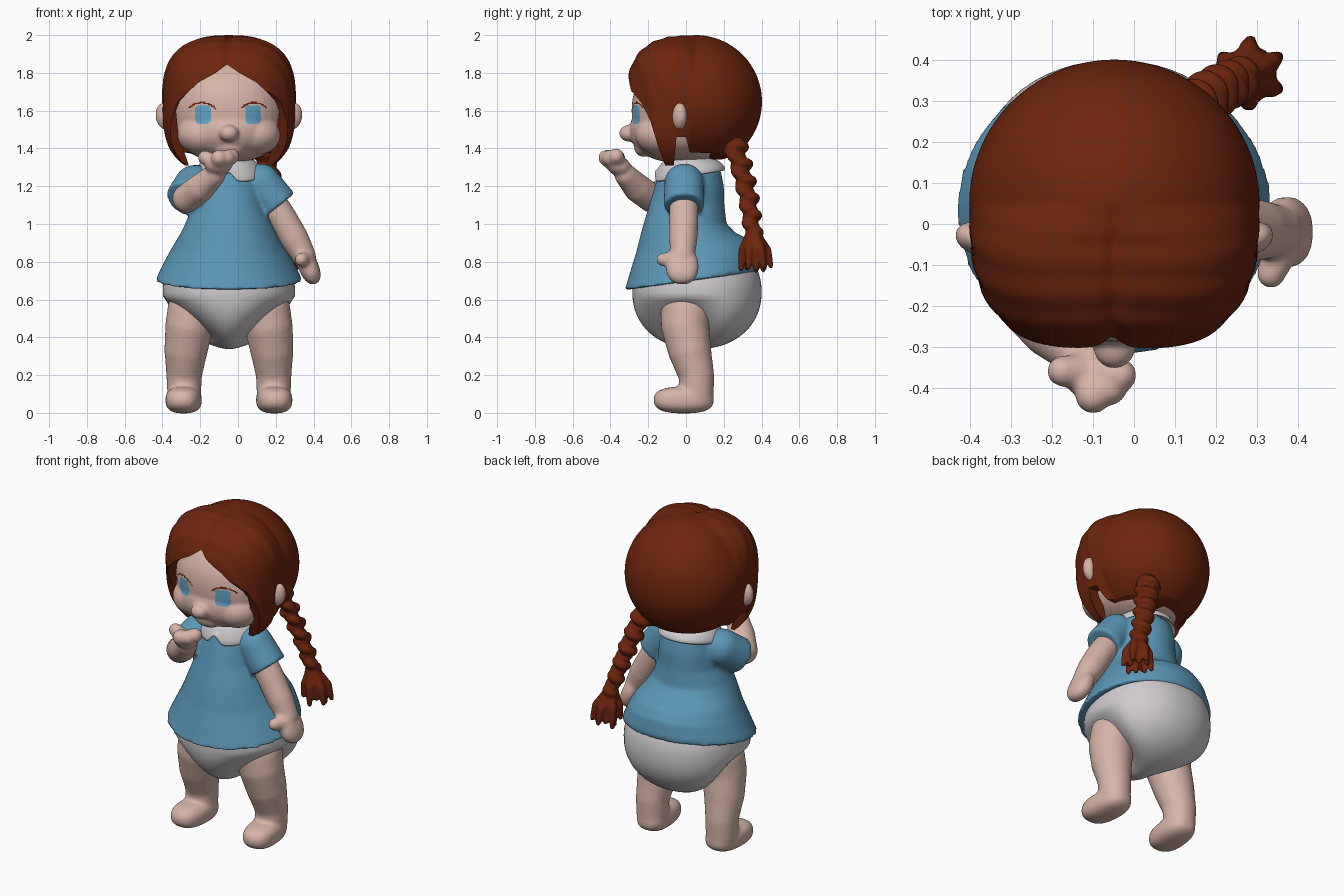
import bpy, bmesh, math, random
from mathutils import Vector, Euler, Matrix

if "Cube" in bpy.data.objects:
    bpy.data.objects.remove(bpy.data.objects["Cube"])
random.seed(3)
CX = -0.048  # body centre line


def material(name, rgb):
    m = bpy.data.materials.new(name)
    m.diffuse_color = (*rgb, 1)
    m.use_nodes = True
    m.node_tree.nodes["Principled BSDF"].inputs["Base Color"].default_value = m.diffuse_color
    return m


SKIN = material("skin", (0.68, 0.46, 0.39))
HAIR = material("auburn hair", (0.15, 0.018, 0.004))
BLUE = material("shirt blue", (0.105, 0.31, 0.47))
WHITE = material("soft white", (0.63, 0.60, 0.62))
IRIS = material("iris blue", (0.13, 0.37, 0.57))


def ball(bm, c, r, p=2.0, rot=(0, 0, 0), shape=None, seg=40):
    """Superellipsoid, optionally reshaped in unit space."""
    m = Euler(rot).to_matrix()
    for v in bmesh.ops.create_uvsphere(bm, u_segments=seg, v_segments=seg * 2 // 3, radius=1)["verts"]:
        q = v.co.copy()
        if shape:
            q = shape(q)
        else:
            q /= sum(abs(a) ** p for a in q) ** (1 / p)
        v.co = m @ Vector([a * b for a, b in zip(q, r)]) + Vector(c)


def limb(bm, pts, flat_end=False):
    """Chain of capsules through (x, y, z, radius) points."""
    for x, y, z, r in (pts[:-1] if flat_end else pts):
        ball(bm, (x, y, z), (r, r, r), seg=24)
    for a, b in zip(pts, pts[1:]):
        pa, pb = Vector(a[:3]), Vector(b[:3])
        d = pb - pa
        mat = Matrix.Translation((pa + pb) / 2) @ d.to_track_quat('Z', 'Y').to_matrix().to_4x4()
        bmesh.ops.create_cone(bm, cap_ends=True, segments=24, radius1=a[3], radius2=b[3],
                              depth=d.length, matrix=mat)


def loft(bm, rings, caps=True, n=64, lift=lambda x, y, k: 0):
    """Rings of (z, half width, front y, back y, tilt)."""
    rows = []
    for k, (z, rx, y0, y1, tilt) in enumerate(rings):
        row = []
        for i in range(n):
            a = 2 * math.pi * i / n
            x, s = rx * math.cos(a), math.sin(a)
            y = (y0 + y1) / 2 + s * (y1 - y0) / 2
            row.append(bm.verts.new((CX + x, y, z + tilt * s + lift(x, y, k))))
        rows.append(row)
    for lo, hi in zip(rows, rows[1:]):
        for i in range(n):
            bm.faces.new((lo[i], lo[(i + 1) % n], hi[(i + 1) % n], hi[i]))
    if caps:
        bm.faces.new(rows[0][::-1])
        bm.faces.new(rows[-1])


def bake(ob):
    """Apply all modifiers and shade smooth."""
    me = bpy.data.meshes.new_from_object(ob.evaluated_get(bpy.context.evaluated_depsgraph_get()))
    ob.modifiers.clear()
    ob.data = me
    me.polygons.foreach_set("use_smooth", [True] * len(me.polygons))
    return ob


def finish(name, bm, mat, voxel=0.0, smooth=0):
    me = bpy.data.meshes.new(name)
    bm.to_mesh(me)
    bm.free()
    ob = bpy.data.objects.new(name, me)
    bpy.context.collection.objects.link(ob)
    me.materials.append(mat)
    if voxel:
        r = ob.modifiers.new("fuse", 'REMESH')
        r.mode, r.voxel_size = 'VOXEL', voxel
    if smooth:
        s = ob.modifiers.new("soften", 'SMOOTH')
        s.factor, s.iterations = 0.5, smooth
    return bake(ob)


def prism(name, pts, axis, lo, hi):
    """Cutter: a 2D outline (u, z) swept along x or y."""
    bm = bmesh.new()
    place = (lambda u, z, d: (d, u, z)) if axis == 'x' else (lambda u, z, d: (u, d, z))
    f = bm.faces.new([bm.verts.new(place(u, z, lo)) for u, z in pts])
    ex = bmesh.ops.extrude_face_region(bm, geom=[f])["geom"]
    shift = Vector(place(0, 0, hi - lo))
    bmesh.ops.translate(bm, verts=[g for g in ex if isinstance(g, bmesh.types.BMVert)], vec=shift)
    bmesh.ops.recalc_face_normals(bm, faces=bm.faces)
    ob = finish(name, bm, HAIR)
    ob.hide_render = True
    return ob


# Head with jaw, cheeks, nose and ears
bm = bmesh.new()
ball(bm, (CX, 0.0, 1.60), (0.305, 0.288, 0.28), 2.2)
ball(bm, (CX, -0.045, 1.495), (0.278, 0.255, 0.17), 2.1)
ball(bm, (CX, -0.30, 1.48), (0.052, 0.054, 0.045))
ball(bm, (CX, -0.225, 1.41), (0.09, 0.05, 0.055))
for s in (-1, 1):
    ball(bm, (CX + s * 0.14, -0.135, 1.475), (0.135, 0.135, 0.11))
    ball(bm, (CX + s * 0.335, -0.035, 1.57), (0.055, 0.04, 0.075), rot=(0, s * 0.2, s * 0.3))
head = finish("head", bm, SKIN, 0.007, 16)
head.data.materials.append(IRIS)
head.data.materials.append(HAIR)
for f in head.data.polygons:  # irises and lashes
    x, y, z = f.center
    u = abs(x + 0.053) - 0.133
    if y < -0.12:
        lash = math.hypot((u - 0.005) / 0.075, (z - 1.58) / 0.058)
        if (abs(u) / 0.043) ** 4 + (abs(z - 1.58) / 0.05) ** 4 < 1:
            f.material_index = 1
        elif 1.0 < lash < 1.14 and z > 1.61:
            f.material_index = 2


# Hair: a full ball, boxier and strand-rippled in front, trimmed by two outlines
def hair_shape(q):
    t = max(0, min(1, -q.y * 4))
    p = 2 + 0.8 * t
    strands = 0.007 * t * math.sin(30 * q.y + 7 * q.z)
    part = 0.03 * t * math.exp(-(q.x / 0.06) ** 2)
    q = q / sum(abs(a) ** p for a in q) ** (1 / p) * (1 + strands - part)
    if q.z < 0:
        q.z *= 1 + 0.13 * t
    if q.y < 0:
        q.y *= 1.035
    return q


bm = bmesh.new()
ball(bm, (CX, 0.05, 1.648), (0.355, 0.352, 0.352), shape=hair_shape, seg=120)
hair = finish("hair", bm, HAIR)
half = [(0.06, 1.80), (0.15, 1.75), (0.205, 1.70), (0.25, 1.65), (0.27, 1.60), (0.258, 1.47),
        (0.205, 1.32), (0.20, 1.1)]
face_gap = [(CX - 0.01, 1.845)] + [(CX - 0.005 + u, z) for u, z in half] + \
           [(CX - 0.01 - u, z) for u, z in half[::-1]]
under = [(-0.6, 1.0), (-0.6, 1.70), (-0.285, 1.70), (-0.235, 1.64), (-0.19, 1.55), (-0.15, 1.42),
         (-0.11, 1.31), (-0.065, 1.31), (-0.05, 1.46), (0.0, 1.46), (0.02, 1.38), (0.22, 1.37),
         (0.6, 1.39), (0.6, 1.0)]
cutters = [prism("face_cutter", face_gap, 'y', -0.7, -0.04), prism("under_cutter", under, 'x', -0.8, 0.8)]
for c in cutters:
    b = hair.modifiers.new("trim", 'BOOLEAN')
    b.object, b.operation, b.solver = c, 'DIFFERENCE', 'EXACT'
bake(hair)
for c in cutters:
    bpy.data.objects.remove(c)
bpy.context.view_layer.objects.active = hair
hair.select_set(True)
bpy.ops.object.shade_smooth_by_angle(angle=math.radians(40))

# Braid: alternating plaits, then a fanned tassel
bm = bmesh.new()
limb(bm, [(0.02, 0.17, 1.47, 0.13), (0.12, 0.255, 1.41, 0.06)])
top, end = Vector((0.125, 0.262, 1.40)), Vector((0.265, 0.355, 0.95))
side = Vector((0.55, -0.83, 0))
for i in range(11):
    t = i / 10
    s = 1 if i % 2 else -1
    c = top.lerp(end, t) + side * 0.009 * s + Vector((0, 0.012 * math.sin(t * math.pi), 0))
    r = 0.066 - 0.016 * t
    ball(bm, c, (r, r, 0.035), rot=(-0.35 * s - 0.15, 0.35 * s, 0), seg=24)
ball(bm, (0.278, 0.363, 0.875), (0.062, 0.07, 0.06))
for i in range(12):
    a = 2 * math.pi * i / 12
    w = 0.075 if i % 2 else 0.05
    o = Vector((math.cos(a), math.sin(a), 0))
    base, mid = end + o * 0.02, Vector((0.28, 0.365, 0.86)) + o * w * 0.85
    tip = Vector((0.285, 0.37, 0.765 + random.uniform(-0.01, 0.03))) + o * w * 1.05
    limb(bm, [(*base, 0.02), (*mid, 0.024), (*tip, 0.014)])
finish("braid", bm, HAIR, 0.008, 2)

# Shirt with both sleeves
bm = bmesh.new()
loft(bm, [(0.70, 0.388, -0.325, 0.388, 0.05), (0.73, 0.376, -0.315, 0.39, 0.05),
          (0.81, 0.337, -0.29, 0.378, 0.045), (0.88, 0.298, -0.265, 0.34, 0.035),
          (0.94, 0.262, -0.245, 0.26, 0.015), (1.0, 0.232, -0.225, 0.215, 0),
          (1.1, 0.192, -0.195, 0.203, 0), (1.2, 0.18, -0.165, 0.20, 0),
          (1.28, 0.165, -0.14, 0.185, 0), (1.335, 0.11, -0.10, 0.13, 0)])
limb(bm, [(0.05, 0, 1.235, 0.085), (0.12, -0.01, 1.215, 0.105), (0.215, -0.01, 1.095, 0.108)], True)
limb(bm, [(-0.15, 0, 1.235, 0.085), (-0.23, -0.02, 1.205, 0.108), (-0.28, -0.12, 1.13, 0.106)], True)
finish("shirt", bm, BLUE, 0.011, 5)

# Collar with a notch at the throat
bm = bmesh.new()
notch = lambda x, y, k: (0.06 * math.exp(-(x / 0.03) ** 2) if k == 0 and y < 0 else 0)
loft(bm, [(1.25, 0.182, -0.166, 0.205, 0.032), (1.30, 0.166, -0.145, 0.192, 0.015),
          (1.335, 0.13, -0.115, 0.155, 0), (1.36, 0.09, -0.08, 0.11, 0)], caps=False, lift=notch)
collar = finish("collar", bm, WHITE)
thick = collar.modifiers.new("thickness", 'SOLIDIFY')
thick.thickness, thick.offset = 0.014, 0
collar.modifiers.new("round", 'SUBSURF').levels = 1
bake(collar)


# Diaper, narrowed below for the leg openings
def diaper_shape(q):
    q = q / sum(abs(a) ** 2.15 for a in q) ** (1 / 2.15)
    t = max(0, min(1, (0.55 - q.y) / 0.75))
    t = t * t * (3 - 2 * t)
    k = max(0, min(1, (-0.08 - q.z) / 0.7))
    q.x *= 1 - 0.6 * t * k
    return q


bm = bmesh.new()
ball(bm, (CX, 0.058, 0.64), (0.35, 0.342, 0.302), shape=diaper_shape, seg=64)
finish("diaper", bm, WHITE)

# Legs and feet
for s, name in ((-1, "right_leg"), (1, "left_leg")):
    bm = bmesh.new()
    limb(bm, [(CX + s * 0.19, 0.0, 0.54, 0.137), (CX + s * 0.21, -0.005, 0.46, 0.128),
              (CX + s * 0.228, 0.02, 0.33, 0.115), (CX + s * 0.237, 0.055, 0.2, 0.095),
              (CX + s * 0.237, 0.058, 0.1, 0.09)])
    ball(bm, (CX + s * 0.24, -0.012, 0.068), (0.095, 0.16, 0.071), 2.6, rot=(0, 0, s * 0.08))
    finish(name, bm, SKIN, 0.01, 14)

# Hanging arm with a closed hand
bm = bmesh.new()
limb(bm, [(0.15, -0.01, 1.16, 0.077), (0.235, -0.012, 1.03, 0.078), (0.30, -0.015, 0.92, 0.076),
          (0.35, -0.018, 0.83, 0.064)])
ball(bm, (0.373, -0.02, 0.775), (0.053, 0.087, 0.1), 2.3, rot=(0, -0.4, 0))
limb(bm, [(0.36, -0.06, 0.81, 0.045), (0.335, -0.122, 0.812, 0.036)])
finish("left_arm", bm, SKIN, 0.009, 12)

# Bent arm raised to the mouth
bm = bmesh.new()
limb(bm, [(-0.26, -0.07, 1.15, 0.075), (-0.272, -0.18, 1.135, 0.076), (-0.20, -0.255, 1.19, 0.076),
          (-0.125, -0.32, 1.26, 0.06)])
ball(bm, (-0.105, -0.36, 1.31), (0.072, 0.072, 0.052), rot=(-0.4, 0, 0))
palm = (-0.105, -0.365, 1.315, 0.05)
for tip in ((-0.035, -0.37, 1.358, 0.042), (-0.06, -0.40, 1.35, 0.044), (-0.10, -0.42, 1.35, 0.044),
            (-0.175, -0.36, 1.352, 0.038)):
    limb(bm, [palm, tip])
finish("right_arm", bm, SKIN, 0.009, 8)
